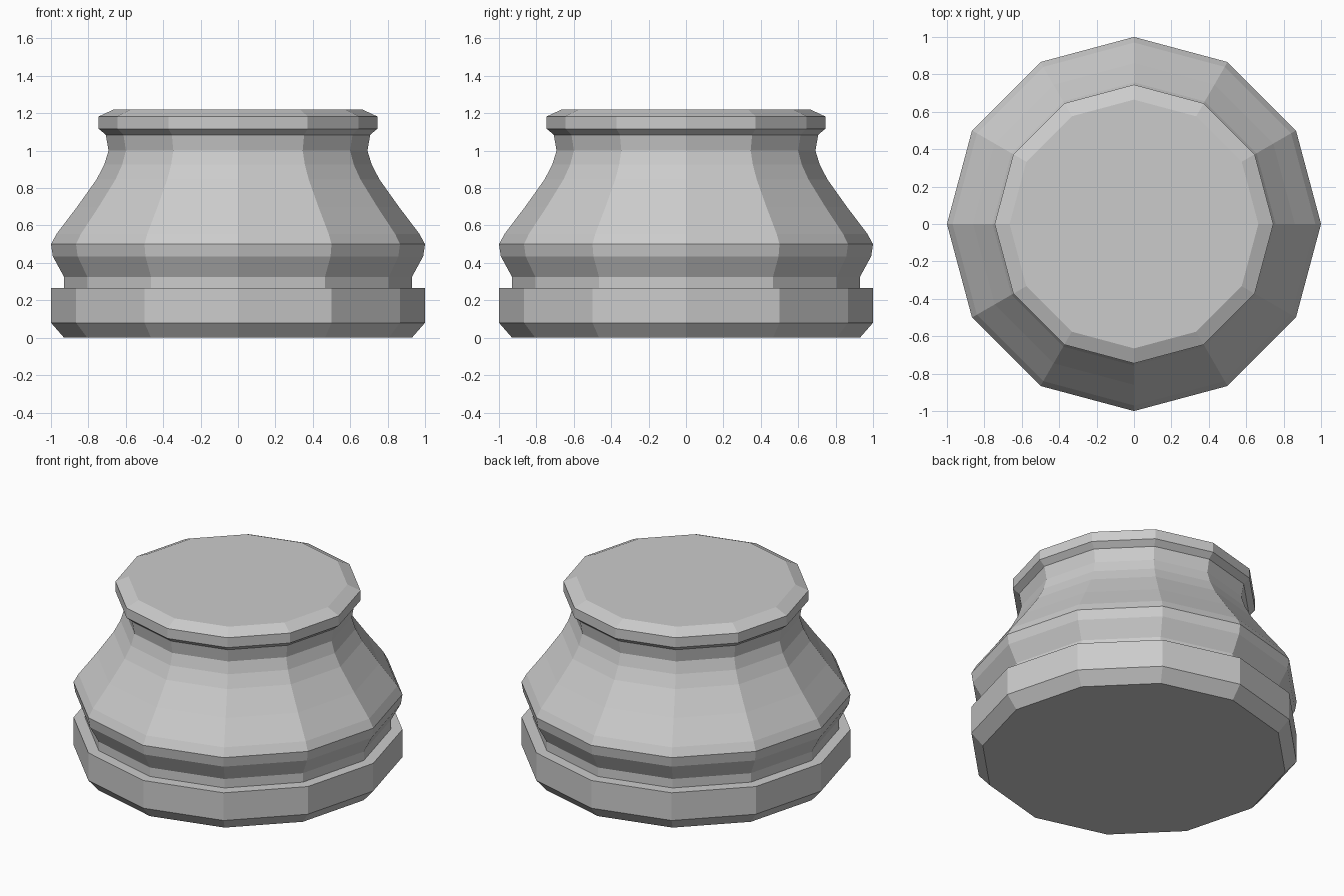
import bpy, bmesh, math

if "Cube" in bpy.data.objects:
    bpy.data.objects.remove(bpy.data.objects["Cube"])

SIDES = 12

# Plain grey stone
mat = bpy.data.materials.new("light grey")
mat.diffuse_color = (0.6, 0.6, 0.6, 1)
mat.use_nodes = True
mat.node_tree.nodes["Principled BSDF"].inputs["Base Color"].default_value = mat.diffuse_color

# Half profile (radius, height), bottom to top
foot_ring = [(0.93, 0.0), (1.0, 0.08), (1.0, 0.265), (0.93, 0.265)]
body = [(0.93, 0.325), (0.99, 0.435), (1.0, 0.5), (0.97, 0.555), (0.86, 0.7),
        (0.757, 0.845), (0.715, 0.925), (0.692, 1.0), (0.707, 1.085)]
top_rim = [(0.745, 1.117), (0.745, 1.183), (0.665, 1.22)]


def lathe(name, profile):
    """Spin a profile into a closed, flat-shaded faceted solid."""
    bm = bmesh.new()
    rings = []
    for r, z in profile:
        rings.append([bm.verts.new((r * math.cos(2 * math.pi * i / SIDES),
                                    r * math.sin(2 * math.pi * i / SIDES), z))
                      for i in range(SIDES)])
    for low, high in zip(rings, rings[1:]):
        for i in range(SIDES):
            j = (i + 1) % SIDES
            bm.faces.new((low[i], low[j], high[j], high[i]))
    bm.faces.new(rings[0][::-1])
    bm.faces.new(rings[-1])
    bmesh.ops.recalc_face_normals(bm, faces=bm.faces[:])
    mesh = bpy.data.meshes.new(name)
    bm.to_mesh(mesh)
    bm.free()
    mesh.materials.append(mat)
    obj = bpy.data.objects.new(name, mesh)
    bpy.context.collection.objects.link(obj)
    return obj


lathe("pedestal_base", foot_ring + body + top_rim)
